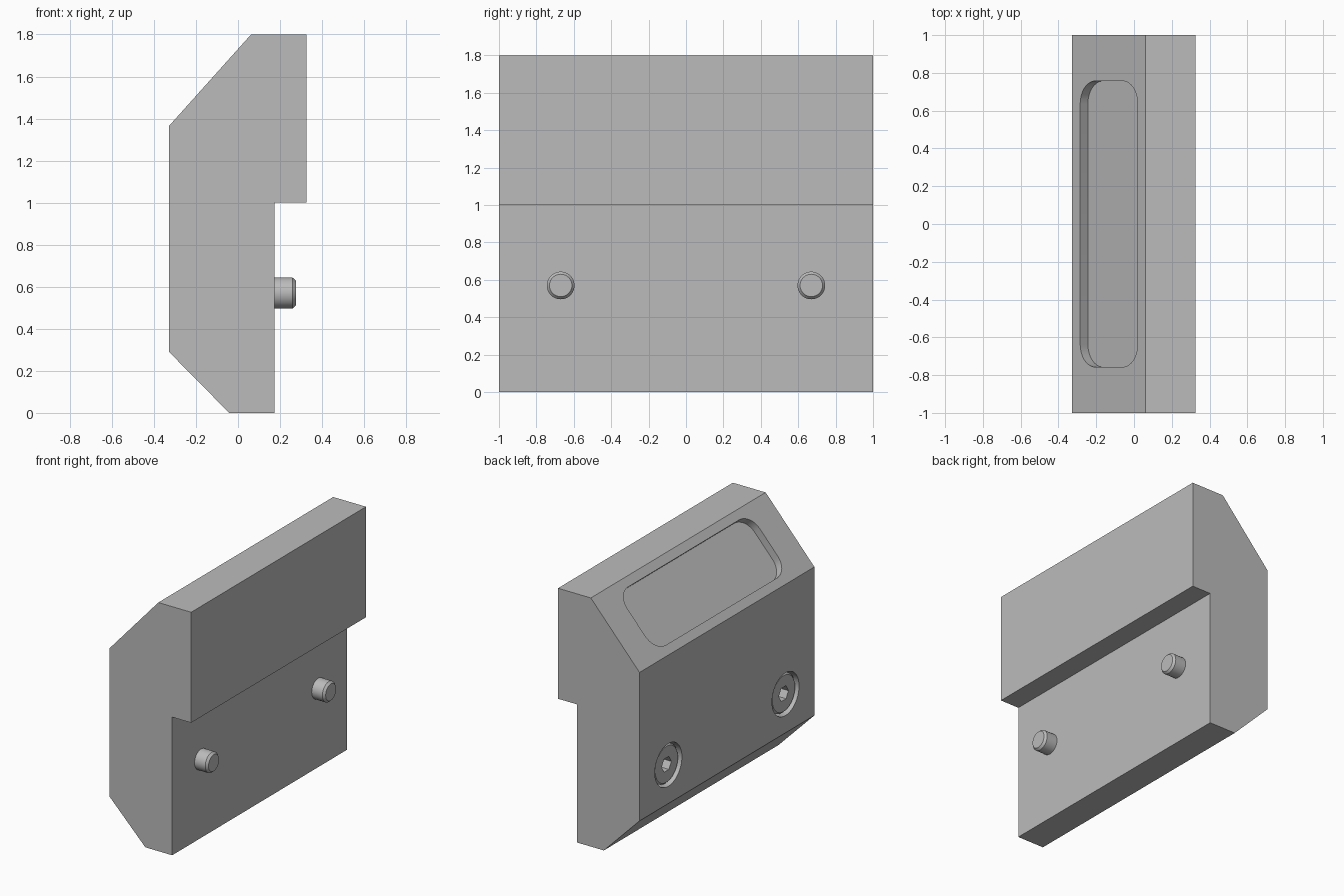
import bpy, bmesh
from math import pi, cos, sin, radians
from mathutils import Vector, Matrix

if "Cube" in bpy.data.objects:
    bpy.data.objects.remove(bpy.data.objects["Cube"])

steel = bpy.data.materials.new("light_grey")
steel.use_nodes = True
GREY = (0.5, 0.5, 0.5, 1)
steel.diffuse_color = GREY
steel.node_tree.nodes["Principled BSDF"].inputs["Base Color"].default_value = GREY


def prism(name, outline, depth, matrix):
    """Extrude a 2D outline along local z, then place it."""
    bm = bmesh.new()
    face = bm.faces.new([bm.verts.new((a, b, 0)) for a, b in outline])
    new = bmesh.ops.extrude_face_region(bm, geom=[face])["geom"]
    bmesh.ops.translate(bm, vec=(0, 0, depth),
                        verts=[v for v in new if isinstance(v, bmesh.types.BMVert)])
    return finish(name, bm, matrix)


def lathe(name, profile, matrix, steps=40):
    """Spin a closed (radius, height) profile round local z."""
    bm = bmesh.new()
    verts = [bm.verts.new((r, 0, h)) for r, h in profile]
    edges = [bm.edges.new(pair) for pair in zip(verts, verts[1:])]
    bmesh.ops.spin(bm, geom=verts + edges, cent=(0, 0, 0), axis=(0, 0, 1),
                   angle=2 * pi, steps=steps, use_duplicate=False)
    bmesh.ops.remove_doubles(bm, verts=bm.verts, dist=1e-5)
    return finish(name, bm, matrix)


def finish(name, bm, matrix):
    bmesh.ops.recalc_face_normals(bm, faces=bm.faces)
    mesh = bpy.data.meshes.new(name)
    bm.to_mesh(mesh)
    bm.free()
    mesh.transform(matrix)
    mesh.materials.append(steel)
    obj = bpy.data.objects.new(name, mesh)
    bpy.context.collection.objects.link(obj)
    return obj


def activate(obj):
    bpy.ops.object.select_all(action="DESELECT")
    obj.select_set(True)
    bpy.context.view_layer.objects.active = obj


def cut(obj, cutter):
    """Subtract the cutter and discard it."""
    activate(obj)
    mod = obj.modifiers.new("cut", "BOOLEAN")
    mod.object, mod.operation, mod.solver = cutter, "DIFFERENCE", "EXACT"
    bpy.ops.object.modifier_apply(modifier=mod.name)
    bpy.data.objects.remove(cutter)


def smooth(obj):
    activate(obj)
    bpy.ops.object.shade_smooth_by_angle(angle=radians(30))


def rounded_rect(w, h, r, n=8):
    pts = []
    for k, (sx, sy) in enumerate([(1, 1), (-1, 1), (-1, -1), (1, -1)]):
        for i in range(n + 1):
            a = (k + i / n) * pi / 2
            pts.append((sx * (w / 2 - r) + r * cos(a), sy * (h / 2 - r) + r * sin(a)))
    return pts


def frame(x_axis, y_axis, origin):
    x, y = Vector(x_axis).normalized(), Vector(y_axis).normalized()
    m = Matrix((x, y, x.cross(y))).transposed().to_4x4()
    m.translation = origin
    return m


# Stepped, chamfered jaw body
LOW, HIGH = Vector((-0.328, 0, 1.365)), Vector((0.062, 0, 1.8))
profile = [(-0.042, 0), (0.173, 0), (0.173, 1), (0.325, 1), (0.325, 1.8),
           (HIGH.x, HIGH.z), (LOW.x, LOW.z), (-0.328, 0.29)]
body = prism("jaw_body", profile, 2, frame((1, 0, 0), (0, 0, 1), (0, 1, 0)))

# Rounded pocket sunk square to the upper slope
slope = frame(HIGH - LOW, (0, -1, 0), (LOW + HIGH) / 2)
DEPTH = 0.055
normal = slope.to_3x3() @ Vector((0, 0, 1))
side = -1 if normal.x < 0 else 1
inward = Matrix.Translation(normal * side * DEPTH) @ slope
cut(body, prism("pocket_cutter", rounded_rect(0.455, 1.515, 0.12), -side * 0.2, inward))

# Countersunk cap screws, axis along x, heads on the -x side
for label, y in (("front", -0.67), ("back", 0.67)):
    place = frame((0, 1, 0), (0, 0, 1), (-0.328, y, 0.57))
    cut(body, lathe("bore_cutter", [(0, -0.1), (0.155, -0.1), (0.155, 0.2), (0, 0.2)], place))
    screw = lathe(label + "_screw",
                  [(0, 0.015), (0.13, 0.015), (0.142, 0.027), (0.142, 0.19), (0.074, 0.21),
                   (0.074, 0.587), (0.06, 0.603), (0, 0.603)], place)
    hexagon = [(0.055 * cos(i * pi / 3), 0.055 * sin(i * pi / 3)) for i in range(6)]
    cut(screw, prism("socket_cutter", hexagon, 0.2,
                     place @ Matrix.Translation((0, 0, -0.1))))
    smooth(screw)
smooth(body)
